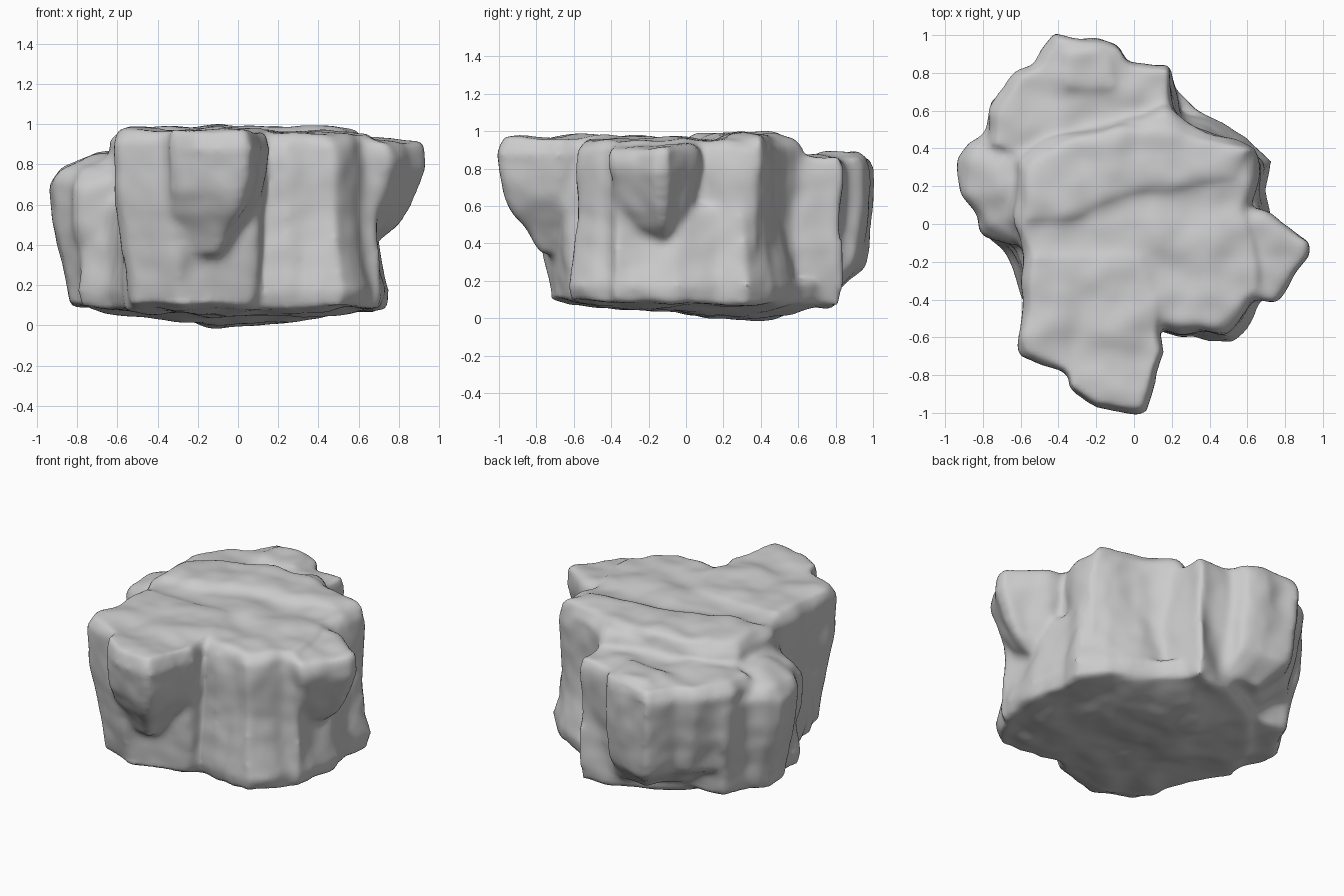
import bpy, bmesh
from mathutils import Vector, noise

if "Cube" in bpy.data.objects:
    bpy.data.objects.remove(bpy.data.objects["Cube"])

stone = bpy.data.materials.new("grey stone")
stone.use_nodes = True
grey = (0.6, 0.6, 0.6, 1)
stone.diffuse_color = grey
stone.node_tree.nodes["Principled BSDF"].inputs["Base Color"].default_value = grey

bm = bmesh.new()


def slab(outline, pivot, levels):
    """Loft an outline through (height, scale about pivot) levels."""
    px, py = pivot
    rings = [[bm.verts.new((px + (x - px) * s, py + (y - py) * s, z))
              for x, y in outline] for z, s in levels]
    n = len(outline)
    faces = [bm.faces.new(rings[0]), bm.faces.new(rings[-1])]
    for a, b in zip(rings, rings[1:]):
        for i in range(n):
            j = (i + 1) % n
            faces.append(bm.faces.new((a[i], a[j], b[j], b[i])))
    bmesh.ops.recalc_face_normals(bm, faces=faces)


# Main block
slab([(-.5, .45), (-.2, .52), (.17, .64), (.3, .55), (.52, .47), (.66, .38),
      (.66, .24), (.61, .08), (.68, -.1), (.72, -.39), (.64, -.42), (.58, -.5),
      (.48, -.6), (.37, -.57), (.25, -.59), (.13, -.55), (-.2, -.66),
      (-.45, -.62), (-.57, -.5), (-.58, -.2), (-.66, 0), (-.64, .35)],
     (0, 0), [(.08, .97), (.15, 1), (.5, .97), (.82, .99), (.91, .97), (.955, .9)])

# Spreading foot
slab([(-.58, -.4), (-.7, -.14), (-.8, -.04), (-.6, .4), (.2, .6), (.4, .56),
      (.6, .47), (.73, .33), (.7, .18), (.75, -.04), (.73, -.3), (.64, -.5),
      (.52, -.64), (.4, -.62), (.12, -.5), (-.3, -.6)],
     (0, 0), [(.08, .97), (.17, 1), (.3, .96), (.6, .9)])

# Leaning front corner
slab([(-.64, -.63), (-.61, -.7), (-.46, -.76), (-.33, -.82), (-.14, -.78),
      (.12, -.66), (.13, -.4), (.05, -.15), (-.57, -.15), (-.59, -.45)],
     (-.1, -.35), [(.1, .82), (.4, .89), (.65, .98), (.91, 1), (.97, .93)])

# Raised terrace on the top
slab([(-.6, .3), (-.42, .42), (-.1, .53), (.2, .5), (.45, .45), (.63, .4),
      (.56, .25), (.2, .18), (-.02, .16), (-.2, .1), (-.32, .02), (-.6, 0)],
     (0, .3), [(.8, 1.03), (.95, 1), (.985, .93)])

# Left ledge
slab([(-.4, -.1), (-.66, -.12), (-.81, -.04), (-.84, .05), (-.92, .15),
      (-.93, .35), (-.88, .43), (-.8, .48), (-.74, .66), (-.3, .7)],
     (-.4, .2), [(.09, .83), (.3, .9), (.5, .99), (.71, 1), (.78, .91), (.84, .6)])

# Back ledge, undercut to its left and upright at its right corner
slab([(-.78, .42), (-.76, .6), (-.62, .81), (-.53, .84), (-.43, 1.02), (-.22, 1.0),
      (-.08, .95), (-.04, .86), (.19, .84), (.2, .65), (.2, .3), (-.4, .3)],
     (.1, .3), [(.15, .72), (.29, .92), (.6, .98), (.8, 1), (.86, .95)])
slab([(-.7, .25), (-.4, .62), (-.1, .78), (.19, .84), (.22, .64), (.3, .2)],
     (-.1, .3), [(.06, .95), (.15, 1), (.4, 1), (.8, .95)])
slab([(-.4, .68), (-.4, .95), (-.2, .97), (-.1, .9), (-.06, .7)],
     (-.25, .8), [(.7, .9), (.85, .95), (.89, .75)])

# Front overhanging knob
slab([(-.36, -.8), (-.35, -.88), (-.2, -.97), (-.02, -1.01), (.06, -1.01),
      (.16, -.68), (.1, -.5), (-.35, -.5)],
     (-.2, -.62), [(.36, .4), (.42, .5), (.54, .74), (.67, .9), (.88, 1), (.97, .92)])

# Side overhanging knob
slab([(.5, .1), (.7, .06), (.81, -.02), (.94, -.09), (.94, -.16), (.84, -.28),
      (.75, -.41), (.5, -.41)],
     (.55, -.12), [(.42, .4), (.5, .64), (.58, .78), (.8, 1), (.86, 1), (.915, .94)])

# Uneven belly underneath
slab([(-.72, .1), (-.56, .42), (-.2, .68), (.15, .76), (.5, .47), (.65, .1),
      (.5, -.52), (.1, -.48), (-.2, -.6), (-.45, -.5)],
     (-.05, .45), [(.2, 1), (.07, .98), (.045, .65), (0, .17)])

mesh = bpy.data.meshes.new("boulder")
bmesh.ops.triangulate(bm, faces=bm.faces[:])
bm.to_mesh(mesh)
bm.free()
rock = bpy.data.objects.new("boulder", mesh)
bpy.context.collection.objects.link(rock)

# Fuse the slabs and soften the edges
fuse = rock.modifiers.new("fuse", 'REMESH')
fuse.mode = 'VOXEL'
fuse.voxel_size = 0.022
soften = rock.modifiers.new("soften", 'SMOOTH')
soften.factor = 0.5
soften.iterations = 9
graph = bpy.context.evaluated_depsgraph_get()
fused = bpy.data.meshes.new_from_object(rock.evaluated_get(graph))
rock.modifiers.clear()
rock.data = fused

# Weathering: upright grooves on the walls, broad dents on the top and belly
moves = []
for v in fused.vertices:
    p, n = v.co, v.normal
    groove = noise.noise(Vector((p.x * 5, p.y * 5, p.z * 1.8)))
    dent = noise.noise(p * 5 + Vector((7, 3, 1)))
    chip = noise.noise(p * 9)
    wall = 1 - abs(n.z)
    moves.append(n * (wall * .03 * groove + (1 - wall) * .025 * dent + .007 * chip))
for v, move in zip(fused.vertices, moves):
    v.co += move

fused.materials.clear()
fused.materials.append(stone)
bpy.context.view_layer.objects.active = rock
rock.select_set(True)
bpy.ops.object.shade_smooth_by_angle(angle=0.9)
